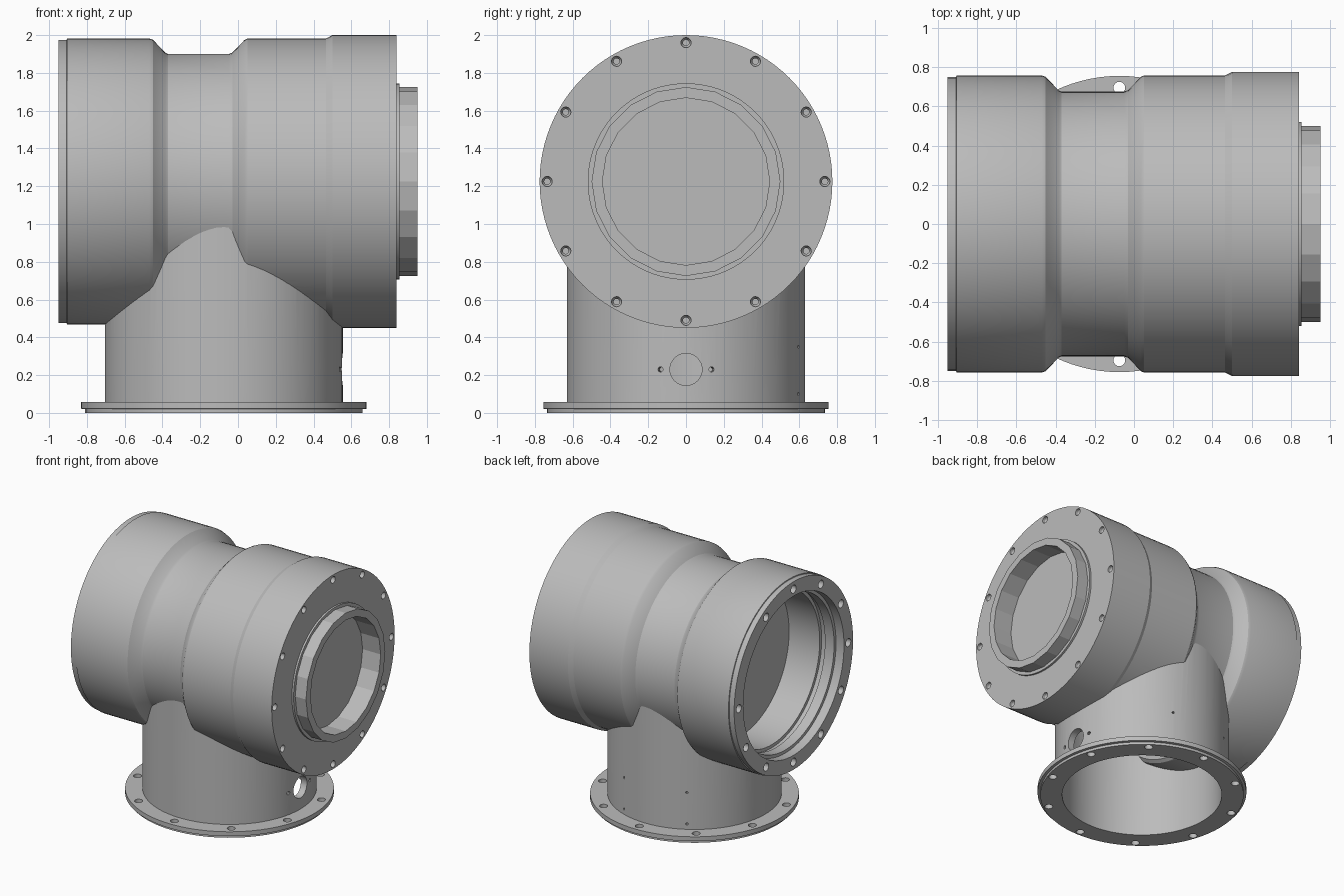
import bpy
import bmesh
from math import cos, sin, pi, radians
from mathutils import Matrix, Vector

if "Cube" in bpy.data.objects:
    bpy.data.objects.remove(bpy.data.objects["Cube"])

metal = bpy.data.materials.new("grey_metal")
metal.use_nodes = True
GREY = (0.5, 0.5, 0.5, 1)
metal.diffuse_color = GREY
metal.node_tree.nodes["Principled BSDF"].inputs["Base Color"].default_value = GREY

AXIS_Z = 1.225     # height of the barrel axis
PIPE_X = -0.075    # centre of the vertical pipe
BARREL = Matrix.Translation((0, 0, AXIS_Z)) @ Matrix.Rotation(pi / 2, 4, 'Y')
PIPE = Matrix.Translation((PIPE_X, 0, 0))


def lathe(bm, profile, matrix, seg=96):
    """Revolve (radius, height) points about z; profiles off the axis close on themselves."""
    rings = []
    for r, h in profile:
        if r == 0:
            rings.append([bm.verts.new(matrix @ Vector((0, 0, h)))] * seg)
        else:
            rings.append([bm.verts.new(matrix @ Vector((r * cos(2 * pi * i / seg),
                                                        r * sin(2 * pi * i / seg), h)))
                          for i in range(seg)])
    pairs = list(zip(rings, rings[1:]))
    if profile[0][0] > 0:
        pairs.append((rings[-1], rings[0]))
    for a, b in pairs:
        for i in range(seg):
            j = (i + 1) % seg
            bm.faces.new(list(dict.fromkeys((a[i], a[j], b[j], b[i]))))


def make(name, parts):
    """One object from a list of (profile, matrix, segments)."""
    bm = bmesh.new()
    for profile, matrix, seg in parts:
        lathe(bm, profile, matrix, seg)
    bmesh.ops.recalc_face_normals(bm, faces=bm.faces)
    mesh = bpy.data.meshes.new(name)
    bm.to_mesh(mesh)
    bm.free()
    mesh.materials.append(metal)
    obj = bpy.data.objects.new(name, mesh)
    bpy.context.collection.objects.link(obj)
    return obj


def activate(obj):
    bpy.ops.object.select_all(action='DESELECT')
    obj.select_set(True)
    bpy.context.view_layer.objects.active = obj


def boolean(obj, cutter, operation='DIFFERENCE'):
    activate(obj)
    mod = obj.modifiers.new("cut", 'BOOLEAN')
    mod.operation, mod.solver, mod.object = operation, 'EXACT', cutter
    bpy.ops.object.modifier_apply(modifier=mod.name)
    bpy.data.objects.remove(cutter)


def rod(r, start, end):
    return [(0, start), (r, start), (r, end), (0, end)]


def bolt_circle(profile, base, count, radius, start=0.0):
    """Copies of a hole profile spaced around the z axis of the base matrix."""
    return [(profile, base @ Matrix.Rotation(start + 2 * pi * i / count, 4, 'Z')
             @ Matrix.Translation((radius, 0, 0)), 16) for i in range(count)]


def wall_hole(angle, z, r):
    """Radial hole through one side of the pipe wall."""
    m = (PIPE @ Matrix.Rotation(radians(angle), 4, 'Z')
         @ Matrix.Translation((0, 0, z)) @ Matrix.Rotation(pi / 2, 4, 'Y'))
    return (rod(r, 0.45, 0.75), m, 32 if r > 0.05 else 10)


# Barrel: stepped outside, open cup at one end, shallow recess at the other
outside = [(0.75, -0.95), (0.75, -0.907), (0.757, -0.905), (0.757, -0.47), (0.75, -0.45),
           (0.682, -0.385), (0.675, -0.37), (0.675, -0.05), (0.682, -0.03), (0.75, 0.035),
           (0.757, 0.05), (0.757, 0.465), (0.775, 0.5), (0.775, 0.84)]
recess = [(0.52, 0.84), (0.52, 0.855), (0.46, 0.855), (0.46, 0.79), (0, 0.79)]
cup = [(0, -0.49), (0.6, -0.49), (0.6, -0.76), (0.625, -0.76), (0.625, -0.8),
       (0.61, -0.8), (0.61, -0.88), (0.635, -0.88), (0.635, -0.95)]
barrel = make("barrel", [(cup + outside + recess, BARREL, 96)])
boolean(barrel, make("chamber_cutter", [(rod(0.61, -0.43, 0.6), BARREL, 96)]))

# Opening from the chamber down into the pipe, kept clear of the cup
opening = make("opening_cutter", [(rod(0.577, 0.3, 1.2), PIPE, 96)])
limit = make("opening_limit", [(rod(1.5, -0.43, 0.6), BARREL, 32)])
boolean(opening, limit, 'INTERSECT')
boolean(barrel, opening)

# Bolt holes in both end faces
counterbore = [(0, 0.7), (0.016, 0.7), (0.016, 0.8), (0.027, 0.82), (0.027, 0.9), (0, 0.9)]
boolean(barrel, make("end_hole_cutter",
                     bolt_circle(counterbore, BARREL, 12, 0.735)
                     + bolt_circle(rod(0.032, -1.0, -0.85), BARREL, 12, 0.69)))

# Spigot ring, coarser than the rest
spigot = make("spigot", [([(0.5, 0.79), (0.5, 0.95), (0.443, 0.95), (0.443, 0.79)],
                          BARREL, 20)])

# Vertical pipe with its base flange, trimmed where it meets the barrel
pipe = make("pipe_and_flange", [([(0.577, 0), (0.735, 0), (0.735, 0.02), (0.755, 0.022),
                                  (0.755, 0.057), (0.63, 0.057), (0.63, 1.2), (0.577, 1.2)],
                                 PIPE, 96)])
boolean(pipe, make("barrel_cutter", [([(0, -0.95)] + outside + [(0, 0.84)], BARREL, 96)]))

# Flange bolt holes, side port and small drilled holes
drilled = [wall_hole(0, 0.23, 0.085)]
drilled += [wall_hole(a, 0.23, 0.014) for a in (-12.4, 12.4)]
drilled += [wall_hole(a, z, 0.009) for a in (71, 120) for z in (0.1, 0.35)]
boolean(pipe, make("pipe_hole_cutter",
                   bolt_circle(rod(0.03, -0.1, 0.2), PIPE, 10, 0.695, pi / 2) + drilled))

for obj in (barrel, spigot, pipe):
    activate(obj)
    bpy.ops.object.shade_smooth_by_angle(angle=radians(17 if obj is spigot else 25))
